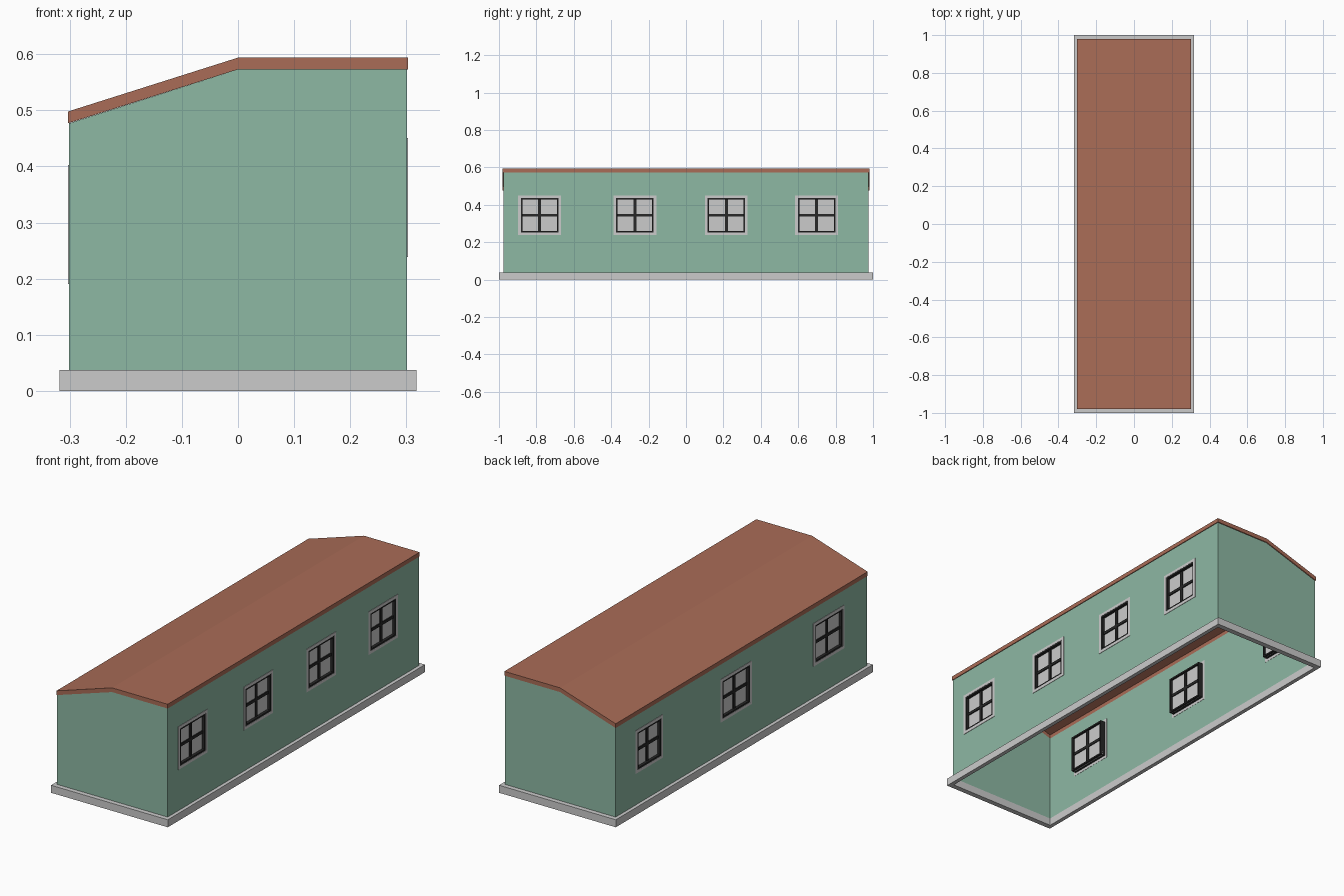
import bpy, bmesh

if "Cube" in bpy.data.objects:
    bpy.data.objects.remove(bpy.data.objects["Cube"])

W, L = 0.301, 0.977          # wall half width and half length
BASE = 0.037                 # top of plinth
LOW, HIGH = 0.477, 0.573     # wall heights, left and right


def material(name, rgb):
    m = bpy.data.materials.new(name)
    m.diffuse_color = (*rgb, 1)
    m.use_nodes = True
    m.node_tree.nodes["Principled BSDF"].inputs["Base Color"].default_value = m.diffuse_color
    return m


GREEN = material("wall_green", (0.27, 0.48, 0.37))
BROWN = material("roof_brown", (0.40, 0.15, 0.095))
DARK = material("frame_dark", (0.02, 0.02, 0.02))


def finish(name, bm, mat=None):
    bmesh.ops.remove_doubles(bm, verts=bm.verts, dist=1e-5)
    me = bpy.data.meshes.new(name)
    bm.to_mesh(me)
    bm.free()
    ob = bpy.data.objects.new(name, me)
    bpy.context.collection.objects.link(ob)
    if mat:
        me.materials.append(mat)
    return ob


def face(bm, pts):
    return bm.faces.new([bm.verts.new(p) for p in pts])


def box(bm, x0, x1, y0, y1, z0, z1):
    vs = bmesh.ops.create_cube(bm, size=1)["verts"]
    for v in vs:
        v.co = (x1 if v.co.x > 0 else x0, y1 if v.co.y > 0 else y0, z1 if v.co.z > 0 else z0)


def ring(bm, x0, x1, yc, zc, hw, hh, t):
    # Rectangular surround in the yz plane
    box(bm, x0, x1, yc - hw, yc - hw + t, zc - hh, zc + hh)
    box(bm, x0, x1, yc + hw - t, yc + hw, zc - hh, zc + hh)
    box(bm, x0, x1, yc - hw + t, yc + hw - t, zc - hh, zc - hh + t)
    box(bm, x0, x1, yc - hw + t, yc + hw - t, zc + hh - t, zc + hh)


def window(name, s, yc, zc, hw, hh):
    # Grey trim, dark cross frame and recessed glass
    bm = bmesh.new()
    ring(bm, s * (W - 0.001), s * (W + 0.002), yc, zc, hw + 0.014, hh + 0.014, 0.014)
    bmesh.ops.recalc_face_normals(bm, faces=bm.faces)
    finish(name + "_trim", bm)
    bm = bmesh.new()
    a, b = s * 0.275, s * (W + 0.001)
    ring(bm, a, b, yc, zc, hw, hh, 0.008)
    a, b = s * 0.281, s * 0.293
    box(bm, a, b, yc - 0.008, yc + 0.008, zc - hh, zc + hh)
    box(bm, a, b, yc - hw, yc + hw, zc - 0.007, zc + 0.007)
    bmesh.ops.recalc_face_normals(bm, faces=bm.faces)
    finish(name + "_frame", bm, DARK)
    bm = bmesh.new()
    box(bm, s * 0.285, s * 0.288, yc - hw, yc + hw, zc - hh, zc + hh)
    bmesh.ops.recalc_face_normals(bm, faces=bm.faces)
    finish(name + "_glass", bm)


def side_wall(name, s, top, zc, hh, openings):
    # Thin wall panel with an opening for each window
    ys = [-L] + [y + d * hw for y, hw in openings for d in (-1, 1)] + [L]
    zs = [BASE, zc - hh, zc + hh, top]
    bm = bmesh.new()
    for i in range(len(ys) - 1):
        for j in range(3):
            if i % 2 and j == 1:
                continue
            pts = [(s * W, ys[i], zs[j]), (s * W, ys[i + 1], zs[j]),
                   (s * W, ys[i + 1], zs[j + 1]), (s * W, ys[i], zs[j + 1])]
            face(bm, pts if s > 0 else pts[::-1])
    finish(name, bm, GREEN)
    for n, (y, hw) in enumerate(openings):
        window(f"{name}_window_{n + 1}", s, y, zc, hw, hh)


side_wall("right_wall", 1, HIGH, 0.345, 0.092,
          [(-0.783, 0.1), (-0.273, 0.1), (0.216, 0.1), (0.698, 0.1)])
side_wall("left_wall", -1, LOW, 0.297, 0.092,
          [(-0.68, 0.107), (0.042, 0.107), (0.717, 0.093)])

# End walls
for name, y in (("front_wall", -L), ("back_wall", L)):
    bm = bmesh.new()
    pts = [(-W, y, BASE), (W, y, BASE), (W, y, HIGH), (0, y, HIGH), (-W, y, LOW)]
    face(bm, pts if y < 0 else pts[::-1])
    finish(name, bm, GREEN)

# Roof skin with a shallow fascia all round, open underneath
RW, RL, T = 0.303, 0.98, 0.021
prof = [(-RW, LOW + T), (0, HIGH + T), (RW, HIGH + T)]
bm = bmesh.new()
for (xa, za), (xb, zb) in zip(prof, prof[1:]):
    face(bm, [(xa, -RL, za), (xb, -RL, zb), (xb, RL, zb), (xa, RL, za)])
    face(bm, [(xa, -RL, za - T), (xb, -RL, zb - T), (xb, -RL, zb), (xa, -RL, za)])
    face(bm, [(xb, RL, zb - T), (xa, RL, za - T), (xa, RL, za), (xb, RL, zb)])
face(bm, [(RW, -RL, HIGH), (RW, RL, HIGH), (RW, RL, HIGH + T), (RW, -RL, HIGH + T)])
face(bm, [(-RW, RL, LOW), (-RW, -RL, LOW), (-RW, -RL, LOW + T), (-RW, RL, LOW + T)])
finish("roof", bm, BROWN)

# Plinth ring around the foot of the walls
bm = bmesh.new()
corners = [(-1, -1), (1, -1), (1, 1), (-1, 1)]
loop = [(0.318, 1.0, 0), (0.318, 1.0, BASE), (0.298, 0.974, BASE), (0.298, 0.974, 0)]
for (ax, ay), (bx, by) in zip(corners, corners[1:] + corners[:1]):
    for (w0, l0, z0), (w1, l1, z1) in zip(loop, loop[1:] + loop[:1]):
        face(bm, [(ax * w0, ay * l0, z0), (bx * w0, by * l0, z0),
                  (bx * w1, by * l1, z1), (ax * w1, ay * l1, z1)])
finish("plinth", bm)
